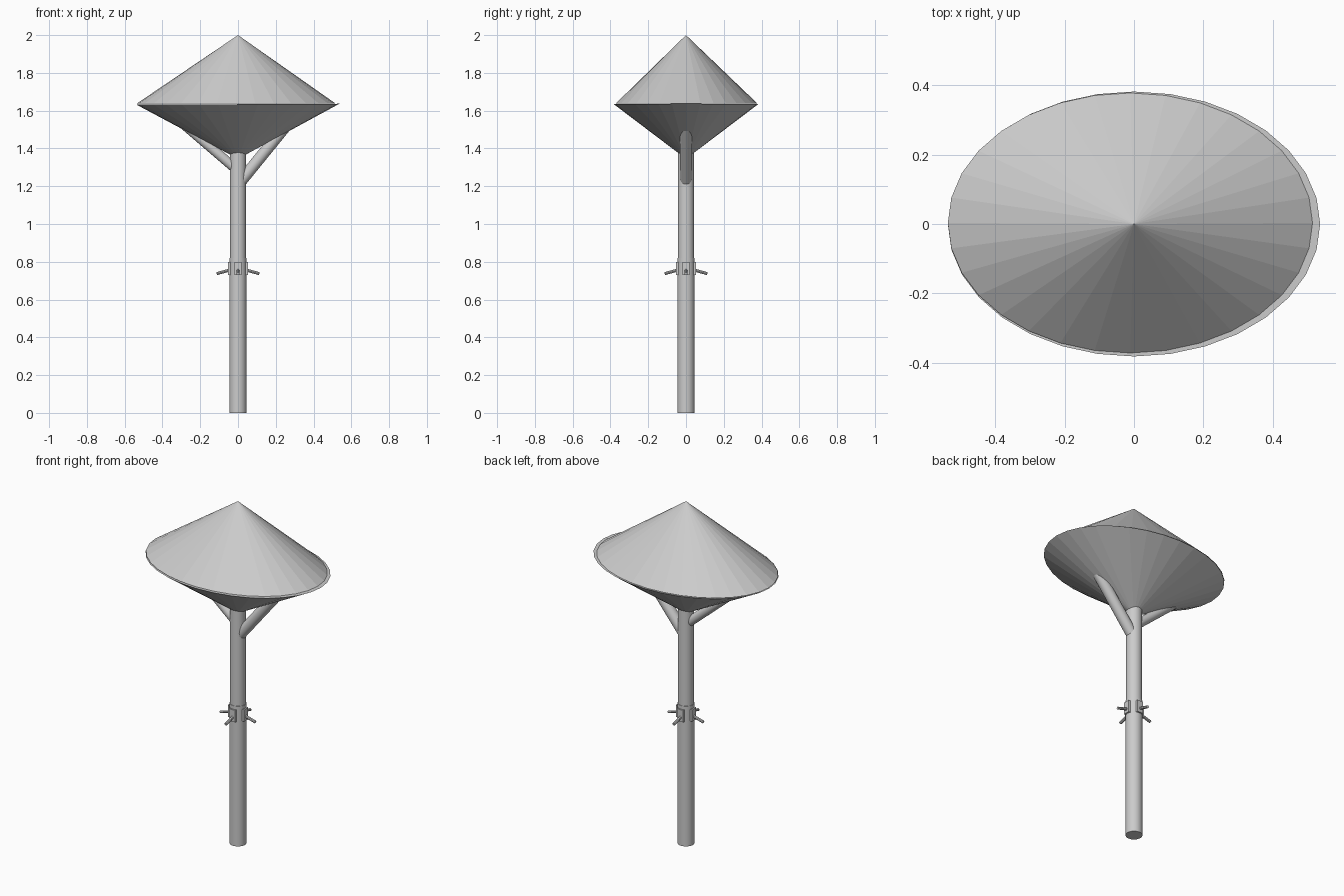
import bpy, bmesh, math
from mathutils import Vector

if "Cube" in bpy.data.objects:
    bpy.data.objects.remove(bpy.data.objects["Cube"])


def new_object(name, bm):
    bmesh.ops.recalc_face_normals(bm, faces=bm.faces)
    mesh = bpy.data.meshes.new(name)
    bm.to_mesh(mesh)
    bm.free()
    obj = bpy.data.objects.new(name, mesh)
    bpy.context.collection.objects.link(obj)
    return obj


def oval_cone(name, apex, centre, rx, ry, tilt, sides=32):
    """Closed cone over an oval, slightly tilted rim."""
    bm = bmesh.new()
    cx, cy, cz = centre
    rim = []
    for i in range(sides):
        a = 2 * math.pi * i / sides
        x = rx * math.cos(a)
        rim.append(bm.verts.new((cx + x, cy + ry * math.sin(a), cz + tilt * x)))
    tip = bm.verts.new(apex)
    for i in range(sides):
        bm.faces.new((rim[i], rim[(i + 1) % sides], tip))
    bm.faces.new(rim)
    return new_object(name, bm)


def rod(name, start, end, radius, sides=32, smooth=True):
    """Cylinder between two points."""
    start, end = Vector(start), Vector(end)
    d = end - start
    bm = bmesh.new()
    bmesh.ops.create_cone(bm, cap_ends=True, segments=sides,
                          radius1=radius, radius2=radius, depth=d.length)
    obj = new_object(name, bm)
    obj.location = (start + end) / 2
    obj.rotation_euler = d.to_track_quat('Z', 'Y').to_euler()
    if smooth:
        for p in obj.data.polygons:
            p.use_smooth = len(p.vertices) == 4
    return obj


def box(name, size, centre, angle):
    bm = bmesh.new()
    bmesh.ops.create_cube(bm, size=1)
    bmesh.ops.scale(bm, vec=size, verts=bm.verts)
    bmesh.ops.translate(bm, vec=centre, verts=bm.verts)
    obj = new_object(name, bm)
    obj.rotation_euler.z = angle
    return obj


# Canopy: a pointed top over an inverted cone
oval_cone("canopy_top", (0, 0, 2.0), (-0.011, 0.003, 1.638), 0.526, 0.375, 0.002)
oval_cone("canopy_underside", (0, 0, 1.345), (0, 0, 1.634), 0.537, 0.382, 0.005)

# Trunk in two lengths
rod("trunk_lower", (0, 0, 0), (0, 0, 0.82), 0.045)
rod("trunk_upper", (0, 0, 0.82), (0, 0, 1.38), 0.043)

# Branches propping the canopy
rod("branch_right", (0.01, 0, 1.22), (0.25, 0, 1.515), 0.031)
rod("branch_left", (-0.01, 0, 1.29), (-0.29, 0, 1.53), 0.026)

# Four bracket plates with drooping pegs around the trunk
for i in range(4):
    a = i * math.pi / 2
    box(f"bracket_plate_{i + 1}", (0.018, 0.038, 0.07), (0.044, 0, 0.765), a)
    c, s = math.cos(a), math.sin(a)
    rod(f"bracket_peg_{i + 1}", (0.045 * c, 0.045 * s, 0.756),
        (0.113 * c, 0.113 * s, 0.737), 0.008, 8, False)
